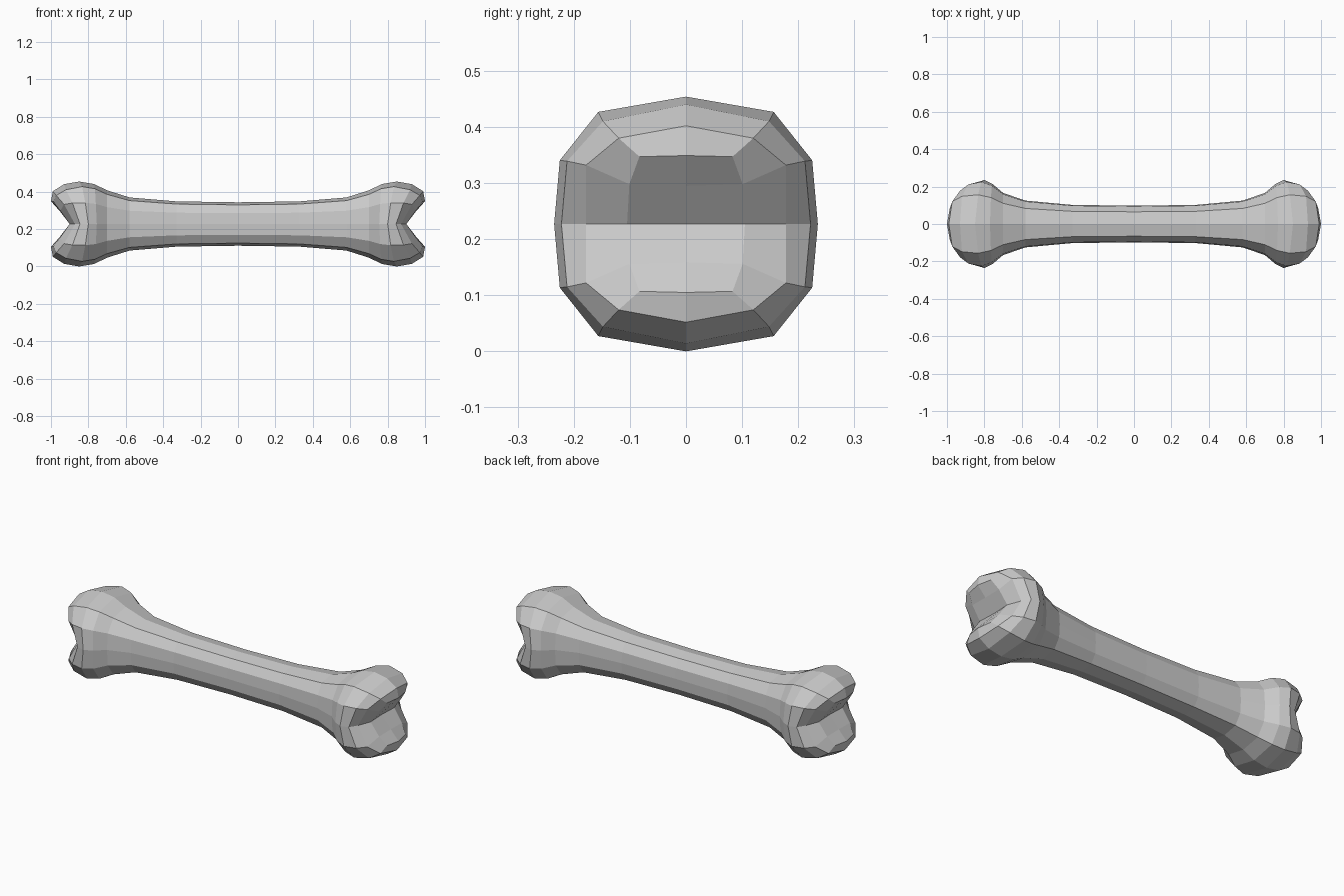
import bpy

if "Cube" in bpy.data.objects:
    bpy.data.objects.remove(bpy.data.objects["Cube"])

HALF_H = 0.227
# shared cross-section quarter: (y factor, z factor) from top to side
SECTION = [(0, 1), (0.665, 0.88), (0.957, 0.5), (1, 0)]


def ring(x_top, x_side, half_w, half_h):
    """Quarter ring; x slides from the top point to the side point."""
    return [(x_top + (x_side - x_top) * j / 3, half_w * fy, half_h * fz)
            for j, (fy, fz) in enumerate(SECTION)]


# shaft and swelling of the knuckle
rings = [ring(*r) for r in [
    (0, 0, 0.098, 0.116),
    (0.33, 0.33, 0.102, 0.121),
    (0.58, 0.58, 0.125, 0.142),
    (0.70, 0.70, 0.166, 0.180),
    (0.77, 0.755, 0.213, 0.214),
    (0.85, 0.80, 0.235, 0.227),
]]
# rounded lobe turning in towards the cleft
rings += [
    [(0.93, 0, 0.213), (0.92, 0.148, 0.183), (0.885, 0.212, 0.112), (0.845, 0.222, 0)],
    [(0.99, 0, 0.175), (0.972, 0.12, 0.153), (0.93, 0.178, 0.105), (0.872, 0.178, 0)],
    [(1.0, 0, 0.122), (0.985, 0.083, 0.120), (0.95, 0.101, 0.071), (0.90, 0.105, 0)],
]

verts = [p for r in rings for p in r]
faces = []
for i in range(len(rings) - 1):
    for j in range(3):
        a, b = i * 4 + j, (i + 1) * 4 + j
        faces.append((a, b, b + 1, a + 1))

# cleft faces closing the end
top = len(verts) - 4
mid, centre = len(verts), len(verts) + 1
verts += [(0.952, 0, 0.068), (0.895, 0, 0)]
faces += [(top, mid, top + 2, top + 1), (mid, centre, top + 3, top + 2)]

# one eighth of the bone, mirrored on all three axes
mesh = bpy.data.meshes.new("bone")
mesh.from_pydata(verts, [], faces)
bone = bpy.data.objects.new("bone", mesh)
bpy.context.collection.objects.link(bone)
bone.location.z = HALF_H
mirror = bone.modifiers.new("mirror", 'MIRROR')
mirror.use_axis = (True, True, True)
mirror.merge_threshold = 0.001
